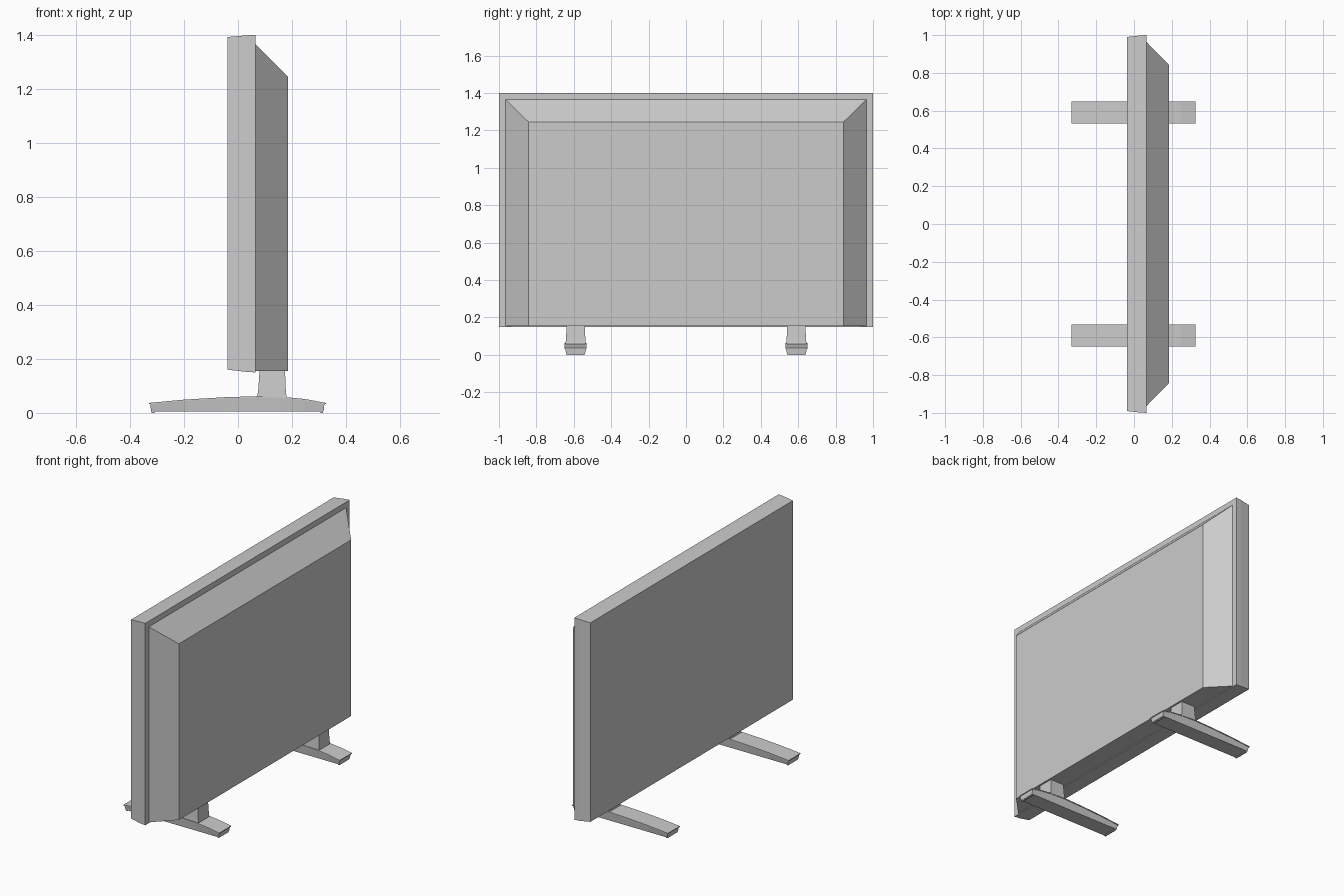
import bpy, bmesh

cube = bpy.data.objects.get("Cube")
if cube:
    bpy.data.objects.remove(cube)

grey = bpy.data.materials.new("mid grey")
grey.use_nodes = True
COLOUR = (0.6, 0.6, 0.6, 1)
grey.diffuse_color = COLOUR
grey.node_tree.nodes["Principled BSDF"].inputs["Base Color"].default_value = COLOUR


def loft(name, sections):
    """Join equal-sized rings of points into one closed solid."""
    bm = bmesh.new()
    rings = [[bm.verts.new(p) for p in ring] for ring in sections]
    for a, b in zip(rings, rings[1:]):
        for i in range(len(a)):
            j = (i + 1) % len(a)
            bm.faces.new((a[i], a[j], b[j], b[i]))
    bm.faces.new(rings[0])
    bm.faces.new(rings[-1])
    bmesh.ops.recalc_face_normals(bm, faces=bm.faces)
    mesh = bpy.data.meshes.new(name)
    bm.to_mesh(mesh)
    bm.free()
    mesh.materials.append(grey)
    obj = bpy.data.objects.new(name, mesh)
    bpy.context.collection.objects.link(obj)
    return obj


def upright(x, half, low, high):
    """Rectangle standing across the screen at depth x."""
    return [(x, -half, low), (x, half, low), (x, half, high), (x, -half, high)]


def flat(x0, x1, y, half, z):
    """Level rectangle centred on y."""
    return [(x0, y - half, z), (x1, y - half, z), (x1, y + half, z), (x0, y + half, z)]


# Screen panel, slightly narrower at its face
loft("screen_panel", [upright(-0.038, 0.99, 0.16, 1.392),
                      upright(0.03, 0.998, 0.152, 1.398),
                      upright(0.065, 1.0, 0.15, 1.4)])

# Rear housing with sloped top and sides
loft("rear_housing", [upright(0.06, 0.965, 0.155, 1.365),
                      upright(0.065, 0.965, 0.155, 1.365),
                      upright(0.185, 0.842, 0.155, 1.245)])

# Arched top line of a foot
ARCH = [(-0.33, 0.037), (-0.2, 0.049), (-0.05, 0.058), (0.08, 0.062),
        (0.17, 0.059), (0.25, 0.051), (0.325, 0.037)]

for side, y in (("left", 0.59), ("right", -0.59)):
    # Thin arched cover
    loft(side + "_foot_cover",
         [[(x, y - 0.059, z - 0.005), (x, y + 0.059, z - 0.005),
           (x, y + 0.059, z), (x, y - 0.059, z)] for x, z in ARCH])
    # Body under the cover, narrowing to the floor
    loft(side + "_foot_body",
         [[(x * 0.975, y - 0.05, 0.005), (x * 0.975, y + 0.05, 0.005),
           (x * 0.985, y + 0.056, z - 0.004), (x * 0.985, y - 0.056, z - 0.004)]
          for x, z in ARCH])
    # Floor pads
    for end, x in (("front", -0.315), ("rear", 0.31)):
        loft(f"{side}_{end}_pad", [flat(x - 0.005, x + 0.005, y, 0.048, z)
                                   for z in (0, 0.007)])
    # Neck flaring towards the foot
    loft(side + "_neck", [flat(0.07, 0.18, y, 0.054, 0.055),
                          flat(0.075, 0.177, y, 0.052, 0.085),
                          flat(0.08, 0.174, y, 0.048, 0.16)])
